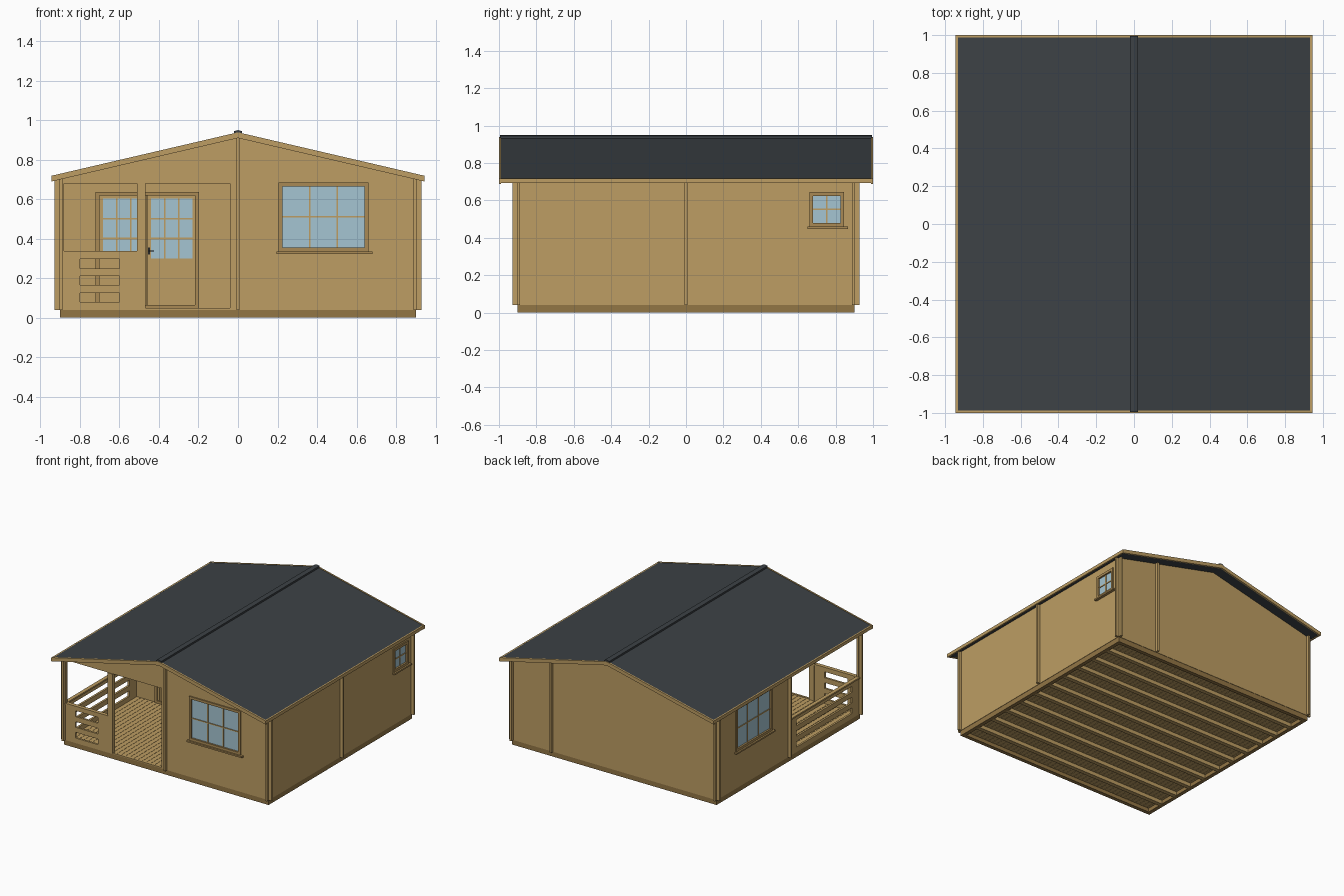
import bpy, bmesh
from mathutils import Matrix

if "Cube" in bpy.data.objects:
    bpy.data.objects.remove(bpy.data.objects["Cube"])


def material(name, rgb):
    m = bpy.data.materials.new(name)
    m.diffuse_color = (*rgb, 1)
    m.use_nodes = True
    m.node_tree.nodes["Principled BSDF"].inputs["Base Color"].default_value = m.diffuse_color
    return m


WOOD = material("wood", (0.51, 0.34, 0.125))
TRIM = material("trim_wood", (0.40, 0.255, 0.09))
BASE = material("base_wood", (0.29, 0.18, 0.06))
ROOF = material("roof_felt", (0.045, 0.053, 0.06))
GLASS = material("glass", (0.376, 0.558, 0.645))
DARK = material("handle_metal", (0.02, 0.02, 0.02))


# Local frames: u runs along the wall, w is up, d points outward
def frame(u, w, d):
    return Matrix((u, w, d)).transposed().to_4x4()


FRONT = frame((1, 0, 0), (0, 0, 1), (0, -1, 0))
RIGHT = frame((0, 1, 0), (0, 0, 1), (1, 0, 0))
LEFT = frame((0, -1, 0), (0, 0, 1), (-1, 0, 0))
WORLD = Matrix.Identity(4)


def add_object(name, mesh, mat):
    mesh.materials.clear()
    mesh.materials.append(mat)
    ob = bpy.data.objects.new(name, mesh)
    bpy.context.collection.objects.link(ob)
    return ob


def boxes(name, items, mat, m=WORLD):
    """One mesh of boxes, each (u0, u1, w0, w1, d0, d1)."""
    bm = bmesh.new()
    for u0, u1, w0, w1, d0, d1 in items:
        t = Matrix.Translation(((u0 + u1) / 2, (w0 + w1) / 2, (d0 + d1) / 2))
        s = Matrix.Diagonal((u1 - u0, w1 - w0, d1 - d0, 1))
        bmesh.ops.create_cube(bm, size=1, matrix=m @ t @ s)
    me = bpy.data.meshes.new(name)
    bm.to_mesh(me)
    bm.free()
    return add_object(name, me, mat)


def rect(u0, u1, w0, w1):
    return [(u0, w0), (u1, w0), (u1, w1), (u0, w1)]


def panel(name, outline, holes, d0, d1, mat, m):
    """Flat outline with holes, extruded from d0 to d1."""
    cu = bpy.data.curves.new(name, 'CURVE')
    cu.dimensions = '2D'
    cu.fill_mode = 'BOTH'
    cu.extrude = (d1 - d0) / 2
    for pts in [outline] + holes:
        sp = cu.splines.new('POLY')
        sp.points.add(len(pts) - 1)
        for p, (u, w) in zip(sp.points, pts):
            p.co = (u, w, 0, 1)
        sp.use_cyclic_u = True
    tmp = bpy.data.objects.new("tmp", cu)
    bpy.context.collection.objects.link(tmp)
    dg = bpy.context.evaluated_depsgraph_get()
    me = bpy.data.meshes.new_from_object(tmp.evaluated_get(dg))
    bpy.data.objects.remove(tmp)
    me.transform(m @ Matrix.Translation((0, 0, (d0 + d1) / 2)))
    bm = bmesh.new()
    bm.from_mesh(me)
    bmesh.ops.remove_doubles(bm, verts=bm.verts, dist=1e-5)
    bmesh.ops.recalc_face_normals(bm, faces=bm.faces)
    for f in bm.faces:
        f.smooth = False
    bm.to_mesh(me)
    bm.free()
    me.name = name
    return add_object(name, me, mat)


def border(u0, u1, w0, w1, b, d0, d1):
    return [(u0, u0 + b, w0, w1, d0, d1), (u1 - b, u1, w0, w1, d0, d1),
            (u0 + b, u1 - b, w0, w0 + b, d0, d1), (u0 + b, u1 - b, w1 - b, w1, d0, d1)]


def bars(u0, u1, w0, w1, cols, rows, d0, d1, h=0.004):
    out = []
    for i in range(1, cols):
        u = u0 + (u1 - u0) * i / cols
        out.append((u - h, u + h, w0, w1, d0, d1))
    for j in range(1, rows):
        w = w0 + (w1 - w0) * j / rows
        out.append((u0, u1, w - h, w + h, d0, d1))
    return out


def window(name, u0, u1, w0, w1, cols, rows, m, b=0.02):
    boxes(name + "_frame", border(u0, u1, w0, w1, b, 0.88, 0.912)
          + [(u0 - 0.01, u1 + 0.02, w0 - 0.012, w0, 0.885, 0.925)], TRIM, m)
    g = (u0 + b, u1 - b, w0 + b, w1 - b)
    boxes(name + "_muntins", bars(*g, cols, rows, 0.889, 0.903), WOOD, m)
    boxes(name + "_glass", [(*g, 0.893, 0.898)], GLASS, m)


E, T0, T1 = 0.928, 0.887, 0.903      # wall overhang and outer wall planes
SLOPE = 0.233
SLOTS = [(0.25, 0.297), (0.165, 0.21), (0.08, 0.125)]


def top(x, z):
    return z - SLOPE * abs(x)


def gable(x0, x1, z):
    return [(x0, 0.04), (x1, 0.04), (x1, top(x1, z)), (0, z), (x0, top(x0, z))]


def chevron(w, z_low, z_high):
    return [(-w, top(w, z_low)), (0, z_low), (w, top(w, z_low)),
            (w, top(w, z_high)), (0, z_high), (-w, top(w, z_high))]


# Base frame, joists and floor boards
boxes("base_frame", border(-0.9, 0.9, -0.9, 0.9, 0.03, 0, 0.04), BASE)
boxes("floor_joists", [(-0.87, 0.87, -0.735 + 0.1633 * i - 0.017, -0.735 + 0.1633 * i + 0.017, 0, 0.03)
                       for i in range(10)], WOOD)
N = 48
boxes("floor_boards", [(-0.885 + 1.77 * i / N, -0.885 + 1.77 * (i + 1) / N - 0.002, -0.885, 0.885, 0.03, 0.045)
                       for i in range(N)], WOOD)

# Gable walls: front with porch openings, rail slots and window
front_holes = [rect(-0.88, -0.512, 0.33, 0.678), rect(-0.468, -0.04, 0.048, 0.678), rect(0.215, 0.65, 0.345, 0.675)]
front_holes += [rect(-0.80, -0.60, a, b) for a, b in SLOTS]
panel("front_wall", gable(-E, E, 0.913), front_holes, T0, T1, WOOD, FRONT)
panel("back_wall", gable(-E, E, 0.913), [], -T1, -T0, WOOD, FRONT)
panel("middle_wall", gable(-E, E, 0.913), [rect(-0.71, -0.21, 0.05, 0.625)], -0.008, 0.008, WOOD, FRONT)

# Side walls
side = rect(-E, E, 0.04, top(0.9, 0.913))
panel("right_wall", side, [rect(0.67, 0.835, 0.47, 0.635)], T0, T1, WOOD, RIGHT)
left_holes = [rect(0.02, 0.88, 0.33, 0.678), rect(-0.66, -0.225, 0.345, 0.675)]
left_holes += [rect(0.1, 0.8, a, b) for a, b in SLOTS]
panel("left_wall", side, left_holes, T0, T1, WOOD, LEFT)

# Inner partitions whose ends show on the front and back walls
boxes("porch_side_wall", [(-0.008, 0.008, -E, 0, 0.04, 0.91)], WOOD)
boxes("back_partition", [(0.537, 0.553, 0, E, 0.04, 0.784)], WOOD)

# Porch handrails and posts
boxes("front_handrail", [(-0.905, -0.505, 0.325, 0.337, 0.88, 0.91)], WOOD, FRONT)
boxes("left_handrail", [(0.008, 0.905, 0.325, 0.337, 0.88, 0.91)], WOOD, LEFT)
boxes("porch_post", [(-0.512, -0.468, 0.045, 0.678, 0.878, 0.908)], WOOD, FRONT)

# Windows
window("front_window", 0.205, 0.66, 0.335, 0.685, 3, 2, FRONT)
window("left_window", -0.67, -0.215, 0.335, 0.685, 3, 2, LEFT)
window("small_window", 0.66, 0.845, 0.46, 0.645, 2, 2, RIGHT)

# Double door on the back of the porch
boxes("door_frame", border(-0.722, -0.198, 0.045, 0.637, 0.02, -0.012, 0.018), TRIM, FRONT)
for name, u0, u1 in (("left_door", -0.702, -0.461), ("right_door", -0.459, -0.218)):
    g = (u0 + 0.018, u1 - 0.012, 0.3, 0.602)
    parts = [(u0, g[0], 0.05, 0.617, -0.006, 0.01), (g[1], u1, 0.05, 0.617, -0.006, 0.01),
             (g[0], g[1], 0.602, 0.617, -0.006, 0.01), (g[0], g[1], 0.28, 0.3, -0.006, 0.01),
             (g[0], g[1], 0.05, 0.28, -0.006, 0.004)]
    step = (g[1] - g[0]) / 8
    parts += [(g[0] + step * (i + 0.2), g[0] + step * (i + 0.8), 0.065, 0.275, 0.004, 0.008) for i in range(8)]
    boxes(name, parts + bars(*g, 3, 3, -0.004, 0.008), WOOD, FRONT)
    boxes(name + "_glass", [(*g, -0.001, 0.003)], GLASS, FRONT)
boxes("door_handle", [(-0.456, -0.446, 0.32, 0.355, 0.01, 0.014), (-0.454, -0.448, 0.335, 0.341, 0.014, 0.03),
                      (-0.454, -0.425, 0.335, 0.341, 0.026, 0.032)], DARK, FRONT)

# Roof sheet, ridge cap, barge boards and eave fascias
panel("roof_sheet", chevron(0.932, 0.913, 0.935), [], -0.988, 0.988, ROOF, FRONT)
panel("ridge_cap", chevron(0.021, 0.935, 0.949), [], -0.995, 0.995, ROOF, FRONT)
for name, d in (("front_barge_board", 0.988), ("back_barge_board", -1.0)):
    panel(name, chevron(0.944, 0.909, 0.938), [], d, d + 0.012, WOOD, FRONT)
for name, s in (("right_fascia", 1), ("left_fascia", -1)):
    a, b = sorted((s * 0.932, s * 0.944))
    boxes(name, [(a, b, -0.988, 0.988, 0.692, 0.718)], WOOD)
